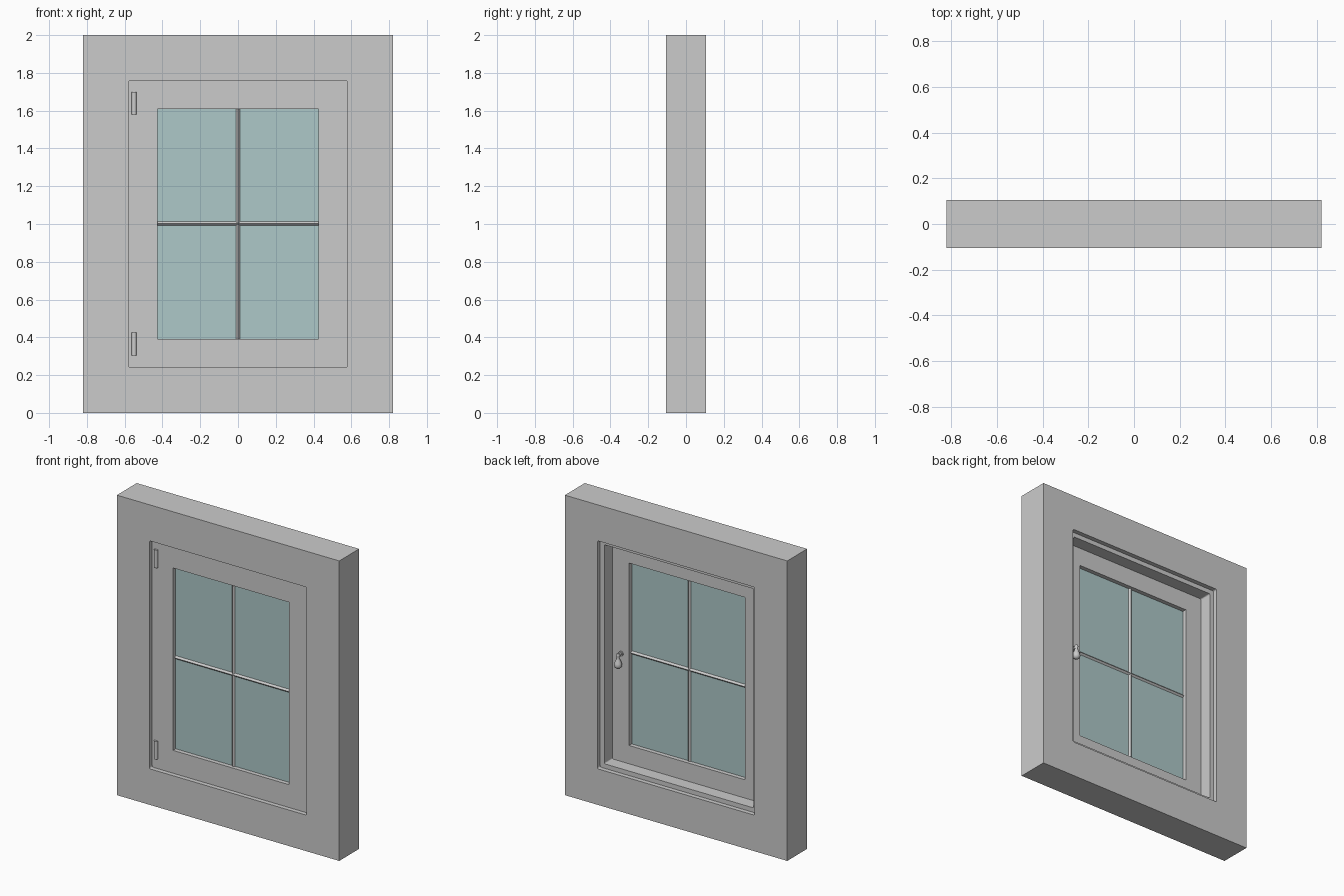
import bpy, bmesh, math
from mathutils import Matrix

if "Cube" in bpy.data.objects:
    bpy.data.objects.remove(bpy.data.objects["Cube"])

ZC = 1.0  # height of the window centre


def finish(bm, name, smooth=False):
    bmesh.ops.recalc_face_normals(bm, faces=bm.faces)
    me = bpy.data.meshes.new(name)
    bm.to_mesh(me)
    bm.free()
    ob = bpy.data.objects.new(name, me)
    bpy.context.collection.objects.link(ob)
    if smooth:
        bpy.ops.object.select_all(action='DESELECT')
        ob.select_set(True)
        bpy.context.view_layer.objects.active = ob
        bpy.ops.object.shade_smooth_by_angle(angle=math.radians(40))
    return ob


def rounded_rect(w, h, r, n=4):
    pts = []
    for k, (sx, sz) in enumerate([(1, 1), (-1, 1), (-1, -1), (1, -1)]):
        for i in range(n + 1):
            a = math.pi / 2 * (k + i / n)
            pts.append((sx * (w - r) + r * math.cos(a), sz * (h - r) + r * math.sin(a)))
    return pts


def ring(name, outer, inner, y0, y1, zc=ZC):
    """Rectangular ring; outer and inner are (half width, half height, corner radius)."""
    bm = bmesh.new()
    loops = [[bm.verts.new((x, y, z + zc)) for x, z in rounded_rect(*s)]
             for s, y in ((outer, y0), (outer, y1), (inner, y1), (inner, y0))]
    n = len(loops[0])
    for k in range(4):
        a, b = loops[k], loops[(k + 1) % 4]
        for i in range(n):
            j = (i + 1) % n
            bm.faces.new((a[i], a[j], b[j], b[i]))
    bmesh.ops.remove_doubles(bm, verts=bm.verts, dist=1e-5)
    bmesh.ops.dissolve_degenerate(bm, edges=bm.edges, dist=1e-6)
    return finish(bm, name)


def rod(name, r, length, loc, sides, axis='Z', smooth=False):
    bm = bmesh.new()
    rot = {'Z': Matrix(), 'X': Matrix.Rotation(math.pi / 2, 4, 'Y'),
           'Y': Matrix.Rotation(math.pi / 2, 4, 'X')}[axis]
    bmesh.ops.create_cone(bm, cap_ends=True, segments=sides, radius1=r, radius2=r,
                          depth=length, matrix=Matrix.Translation(loc) @ rot)
    return finish(bm, name, smooth)


# Wall, fixed frame and sash, nested in one another
ring("wall", (0.82, 1.0, 0), (0.58, 0.76, 0.01), -0.105, 0.105)
ring("window_frame", (0.58, 0.76, 0.01), (0.55, 0.73, 0.008), -0.075, 0.075)
ring("sash", (0.55, 0.73, 0.008), (0.427, 0.608, 0), -0.075, -0.01)

# Glass pane
bm = bmesh.new()
bmesh.ops.create_cube(bm, size=1, matrix=Matrix.Translation((0, -0.0425, 1.002))
                      @ Matrix.Diagonal((0.86, 0.008, 1.222, 1)))
glass = finish(bm, "glass_pane")
mat = bpy.data.materials.new("glass")
mat.diffuse_color = (0.42, 0.58, 0.58, 1)
mat.use_nodes = True
mat.node_tree.nodes["Principled BSDF"].inputs["Base Color"].default_value = mat.diffuse_color
glass.data.materials.append(mat)

# Diamond-section glazing bars
rod("vertical_bar", 0.015, 1.222, (0, -0.0425, 1.002), 4)
rod("horizontal_bar", 0.015, 0.86, (0, -0.0425, 1.002), 4, 'X')

# Hinges over the joint on the front
for label, z in (("upper", 1.64), ("lower", 0.365)):
    rod(label + "_hinge", 0.013, 0.12, (-0.55, -0.077, z), 20, smooth=True)

# Handle on the back: rosette, spindle and teardrop grip
rod("handle_rosette", 0.016, 0.01, (0.485, -0.006, 0.99), 24, 'Y', True)
rod("handle_spindle", 0.008, 0.034, (0.485, 0.006, 0.99), 16, 'Y', True)
profile = [(0, 1.005), (0.008, 1.002), (0.012, 0.993), (0.011, 0.984), (0.009, 0.978),
           (0.014, 0.96), (0.022, 0.94), (0.025, 0.926), (0.021, 0.913), (0.012, 0.905), (0, 0.902)]
bm = bmesh.new()
vs = [bm.verts.new((0.485 + r, 0.023, z)) for r, z in profile]
es = [bm.edges.new(p) for p in zip(vs, vs[1:])]
bmesh.ops.spin(bm, geom=vs + es, cent=(0.485, 0.023, 0), axis=(0, 0, 1),
               angle=2 * math.pi, steps=24)
bmesh.ops.remove_doubles(bm, verts=bm.verts, dist=1e-5)
finish(bm, "handle_grip", True)
